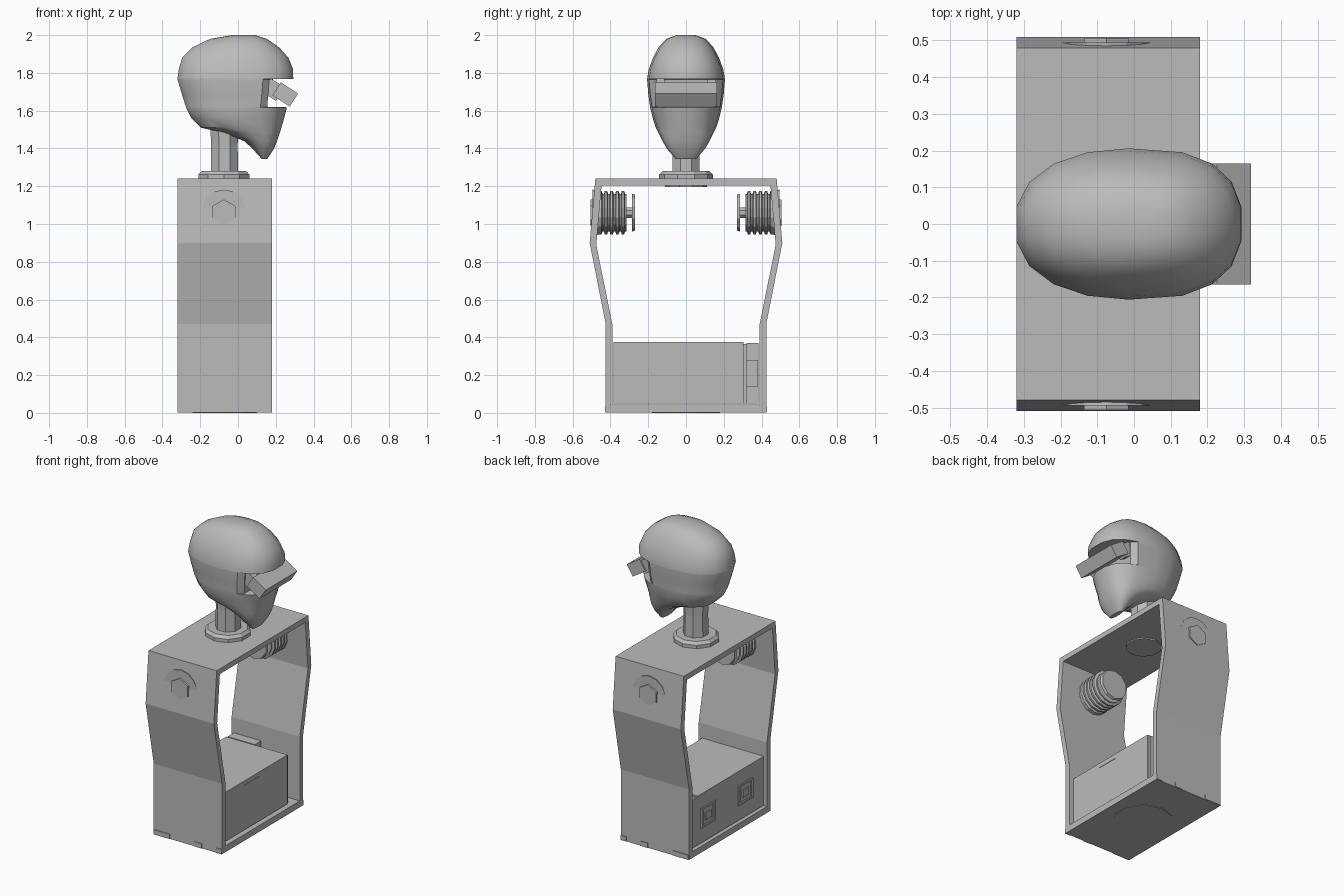
import bpy, bmesh, math
from mathutils import Matrix, Vector

cube = bpy.data.objects.get("Cube")
if cube:
    bpy.data.objects.remove(cube, do_unlink=True)

grey = bpy.data.materials.new("plain grey")
grey.use_nodes = True
colour = (0.5, 0.5, 0.5, 1)
grey.diffuse_color = colour
grey.node_tree.nodes["Principled BSDF"].inputs["Base Color"].default_value = colour


def finish(name, bm, smooth=None):
    bmesh.ops.recalc_face_normals(bm, faces=bm.faces)
    mesh = bpy.data.meshes.new(name)
    bm.to_mesh(mesh)
    bm.free()
    mesh.materials.append(grey)
    ob = bpy.data.objects.new(name, mesh)
    bpy.context.collection.objects.link(ob)
    if smooth:
        bpy.ops.object.select_all(action='DESELECT')
        ob.select_set(True)
        bpy.context.view_layer.objects.active = ob
        bpy.ops.object.shade_smooth_by_angle(angle=math.radians(smooth))
    return ob


def loft(name, rings, smooth=None):
    """Skin a stack of equal-length point rings and close both ends."""
    bm = bmesh.new()
    rows = [[bm.verts.new(p) for p in ring] for ring in rings]
    n = len(rows[0])
    for a, b in zip(rows, rows[1:]):
        for i in range(n):
            j = (i + 1) % n
            bm.faces.new((a[i], a[j], b[j], b[i]))
    bm.faces.new(rows[0])
    bm.faces.new(rows[-1])
    return finish(name, bm, smooth)


def lathe(name, centre, profile, sides, axis='Z', smooth=None):
    """Profile holds (radius, distance along axis) pairs."""
    rings = []
    for r, h in profile:
        ring = []
        for i in range(sides):
            t = math.tau * (i + 0.5) / sides
            a, b = r * math.cos(t), r * math.sin(t)
            offset = Vector((a, b, h)) if axis == 'Z' else Vector((a, h, b))
            ring.append(Vector(centre) + offset)
        rings.append(ring)
    return loft(name, rings, smooth)


def box(name, low, high, tilt=0):
    low, high = Vector(low), Vector(high)
    bm = bmesh.new()
    bmesh.ops.create_cube(bm, size=1)
    size = Matrix.Diagonal((*(high - low), 1))
    bm.transform(Matrix.Translation((low + high) / 2)
                 @ Matrix.Rotation(tilt, 4, 'Y') @ size)
    return finish(name, bm)


# Body frame: a closed band extruded front to back
BACK, FRONT = -0.32, 0.18
outer = [(0.425, 0.003), (0.425, 0.47), (0.51, 0.9), (0.48, 1.24)]
inner = [(0.39, 0.045), (0.39, 0.47), (0.475, 0.89), (0.447, 1.205)]


def band(half):
    return half + [(-y, z) for y, z in reversed(half)]


bm = bmesh.new()
loops = [[bm.verts.new((x, y, z)) for y, z in band(half)]
         for x, half in ((FRONT, outer), (BACK, outer), (BACK, inner), (FRONT, inner))]
for k in range(4):
    a, b = loops[k], loops[(k + 1) % 4]
    for i in range(len(a)):
        j = (i + 1) % len(a)
        bm.faces.new((a[i], a[j], b[j], b[i]))
finish("body_frame", bm)

# Flush disc under the base, and small tabs along the lower side edges
lathe("base_disc", (-0.07, 0, 0), [(0.18, 0), (0.18, 0.02)], 10)
for side in (-1, 1):
    for x0, x1 in ((-0.315, -0.2), (-0.02, 0.035), (0.14, 0.18)):
        edge = sorted((side * 0.42, side * 0.43))
        box("base_tab", (x0, edge[0], 0.004), (x1, edge[1], 0.035))

# Battery box with side block, connector and rear sockets
box("battery_box", (-0.3, -0.385, 0.05), (0.15, 0.305, 0.375))
box("battery_lid_edge", (-0.3, 0.3, 0.05), (0.14, 0.322, 0.365))
box("side_block", (-0.3, 0.32, 0.05), (-0.1, 0.385, 0.37))
box("connector", (-0.1, 0.32, 0.14), (0.06, 0.38, 0.28))
box("front_seam", (0.15, -0.14, 0.342), (0.153, 0.0, 0.347))
for y in (-0.19, 0.2):
    for dy in (-0.065, 0.065):
        box("socket_side", (-0.308, y + dy - 0.01, 0.15), (-0.295, y + dy + 0.01, 0.28))
    for z in (0.15, 0.27):
        box("socket_edge", (-0.308, y - 0.065, z), (-0.295, y + 0.065, z + 0.012))
    box("socket_tongue", (-0.308, y - 0.03, 0.19), (-0.295, y + 0.03, 0.235))

# Threaded shoulder mounts with inner cap and outer hexagon bolt
for side in (-1, 1):
    at = (-0.075, 0, 1.06)
    thread = [(0.122, 0.494)]
    for i in range(5):
        y = 0.46 - i * 0.03
        thread += [(0.116, y), (0.116, y - 0.012), (0.1, y - 0.018), (0.1, y - 0.026)]
    lathe("shoulder_mount", at, [(r, side * h) for r, h in thread], 14, 'Y')
    lathe("shoulder_shaft", at, [(0.03, side * 0.33), (0.03, side * 0.28)], 8, 'Y')
    lathe("shoulder_cap", at, [(0.1, side * 0.287), (0.095, side * 0.27)], 10, 'Y')
    lathe("shoulder_bolt", at, [(0.07, side * 0.48), (0.07, side * 0.506)], 6, 'Y')

# Neck with collar and the plug below the top plate
lathe("neck_plug", (-0.075, 0, 0), [(0.11, 1.197), (0.11, 1.22)], 10)
lathe("neck_collar", (-0.075, 0, 0), [(0.142, 1.235), (0.142, 1.262), (0.125, 1.28)], 10)
lathe("neck", (-0.072, 0, 0), [(0.078, 1.27), (0.076, 1.42), (0.083, 1.56)], 8)

# Head: rings of (height, back, front, half width, cut-off in front)
sections = [
    (2.0, -0.03, 0.09, 0.05, 1), (1.98, -0.15, 0.155, 0.105, 1),
    (1.935, -0.245, 0.22, 0.145, 1), (1.88, -0.3, 0.27, 0.175, 1),
    (1.82, -0.318, 0.295, 0.197, 1), (1.768, -0.325, 0.296, 0.206, 1),
    (1.766, -0.325, 0.296, 0.206, 0.165), (1.69, -0.302, 0.28, 0.2, 0.16),
    (1.62, -0.28, 0.262, 0.19, 0.155), (1.618, -0.28, 0.262, 0.19, 1),
    (1.56, -0.25, 0.247, 0.176, 1), (1.51, -0.2, 0.232, 0.16, 1),
    (1.485, -0.09, 0.224, 0.147, 1), (1.44, 0.03, 0.208, 0.125, 1),
    (1.4, 0.075, 0.192, 0.102, 1), (1.345, 0.125, 0.155, 0.055, 1)]


def head_ring(z, back, front, half, cut, sides=18):
    ring = []
    for i in range(sides):
        t = math.tau * (i + 0.5) / sides
        c, s = math.cos(t), math.sin(t)
        power = 0.7 if c > 0 else 0.95
        x = (front + back) / 2 + math.copysign(abs(c) ** power, c) * (front - back) / 2
        y = math.copysign(abs(s) ** 0.85, s) * half
        ring.append((min(x, cut), y, z))
    return ring


loft("head", [head_ring(*s) for s in sections], 32)

# Visor bar set in the eye recess, tilted downwards, with its mounting arms
box("visor", (0.195, -0.165, 1.645), (0.305, 0.165, 1.727), math.radians(33))
for side in (-1, 1):
    ends = sorted((side * 0.11, side * 0.155))
    box("visor_arm", (0.14, ends[0], 1.67), (0.23, ends[1], 1.755), math.radians(33))
